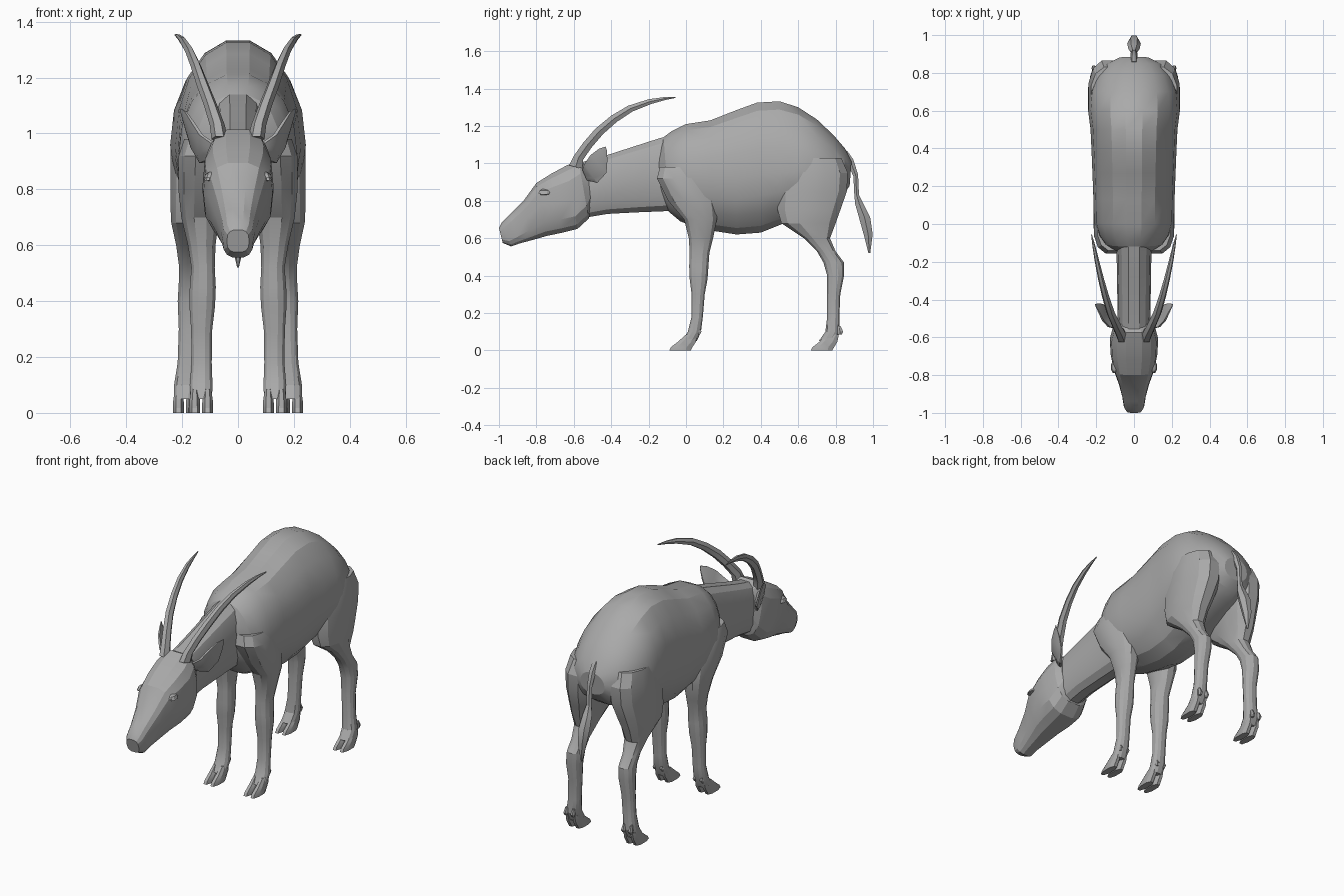
import bpy, math
from mathutils import Vector

old = bpy.data.objects.get("Cube")
if old:
    bpy.data.objects.remove(old, do_unlink=True)

grey = bpy.data.materials.new("plain grey")
grey.use_nodes = True
COLOUR = (0.4, 0.4, 0.4, 1)
grey.diffuse_color = COLOUR
bsdf = next(n for n in grey.node_tree.nodes if n.type == 'BSDF_PRINCIPLED')
bsdf.inputs["Base Color"].default_value = COLOUR
bsdf.inputs["Roughness"].default_value = 0.7


def spow(v, p):
    return math.copysign(abs(v) ** p, v)


def loft(name, rings, n=14, p=0.85, side=1, angle=22):
    """Skin rings; each is (y1, z1, y2, z2, centre x, half width, widest fraction)."""
    verts, faces = [], []
    for y1, z1, y2, z2, cx, w, f in rings:
        a, b = Vector((0, y1, z1)), Vector((0, y2, z2))
        m = a.lerp(b, f)
        for i in range(n):
            t = 2 * math.pi * (i + 0.5) / n
            c, s = spow(math.cos(t), p), spow(math.sin(t), p)
            k = math.cos(math.pi / n) ** p      # keep ring reaching its end points
            v = m + ((a - m) if c > 0 else (b - m)) * min(abs(c) / k, 1)
            verts.append((side * (cx + w * s), v.y, v.z))
    for r in range(len(rings) - 1):
        for i in range(n):
            j = (i + 1) % n
            faces.append((r * n + i, r * n + j, (r + 1) * n + j, (r + 1) * n + i))
    faces.append(tuple(range(n)))
    faces.append(tuple(range((len(rings) - 1) * n, len(rings) * n)))
    me = bpy.data.meshes.new(name)
    me.from_pydata(verts, [], faces)
    import bmesh
    bm = bmesh.new()
    bm.from_mesh(me)
    bmesh.ops.recalc_face_normals(bm, faces=bm.faces)
    bm.to_mesh(me)
    bm.free()
    me.shade_smooth()
    me.set_sharp_from_angle(angle=math.radians(angle))
    me.materials.append(grey)
    ob = bpy.data.objects.new(name, me)
    bpy.context.collection.objects.link(ob)
    return ob


# Trunk: shoulders, belly and high rounded rump
loft("body", [
    (-0.15, 1.07, -0.13, 0.80, 0, 0.10, 0.50),
    (-0.12, 1.14, -0.09, 0.74, 0, 0.155, 0.52),
    (-0.08, 1.17, -0.03, 0.69, 0, 0.19, 0.52),
    (0.00, 1.21, 0.02, 0.67, 0, 0.212, 0.52),
    (0.13, 1.23, 0.14, 0.64, 0, 0.215, 0.52),
    (0.27, 1.285, 0.27, 0.62, 0, 0.22, 0.55),
    (0.38, 1.325, 0.40, 0.63, 0, 0.225, 0.55),
    (0.50, 1.332, 0.50, 0.67, 0, 0.23, 0.58),
    (0.60, 1.30, 0.60, 0.71, 0, 0.243, 0.58),
    (0.70, 1.235, 0.70, 0.75, 0, 0.235, 0.58),
    (0.79, 1.15, 0.78, 0.79, 0, 0.20, 0.58),
    (0.85, 1.08, 0.84, 0.83, 0, 0.155, 0.58),
    (0.885, 1.01, 0.875, 0.88, 0, 0.08, 0.55),
], n=18, p=0.95)

# Neck, flat sided, reaching forward
loft("neck", [
    (0.00, 1.17, 0.02, 0.74, 0, 0.10, 0.5),
    (-0.14, 1.135, -0.10, 0.745, 0, 0.093, 0.5),
    (-0.28, 1.09, -0.27, 0.738, 0, 0.09, 0.5),
    (-0.42, 1.045, -0.42, 0.73, 0, 0.088, 0.5),
    (-0.58, 1.0, -0.54, 0.71, 0, 0.085, 0.5),
], p=0.75)

# Head tapering to the muzzle
loft("head", [
    (-0.53, 0.995, -0.505, 0.77, 0, 0.088, 0.5),
    (-0.575, 1.015, -0.52, 0.705, 0, 0.112, 0.5),
    (-0.64, 0.988, -0.58, 0.65, 0, 0.128, 0.55),
    (-0.72, 0.945, -0.66, 0.63, 0, 0.124, 0.5),
    (-0.80, 0.895, -0.745, 0.612, 0, 0.106, 0.42),
    (-0.865, 0.805, -0.83, 0.588, 0, 0.08, 0.45),
    (-0.94, 0.73, -0.89, 0.572, 0, 0.062, 0.5),
    (-0.985, 0.685, -0.935, 0.556, 0, 0.055, 0.5),
    (-1.0, 0.655, -0.98, 0.575, 0, 0.04, 0.5),
], p=0.72)

# Tail with a pointed tuft
loft("tail", [
    (0.83, 1.03, 0.86, 1.07, 0, 0.020, 0.5),
    (0.865, 1.00, 0.895, 1.02, 0, 0.020, 0.5),
    (0.895, 0.93, 0.92, 0.94, 0, 0.017, 0.5),
    (0.90, 0.83, 0.925, 0.83, 0, 0.017, 0.5),
    (0.905, 0.78, 0.95, 0.78, 0, 0.030, 0.5),
    (0.925, 0.71, 0.985, 0.71, 0, 0.036, 0.5),
    (0.95, 0.62, 0.998, 0.62, 0, 0.026, 0.5),
    (0.975, 0.52, 0.985, 0.52, 0, 0.003, 0.5),
], n=6, p=1)

# Leg profiles: height, front y, back y, centre x, half width
FRONT = [(0.98, -0.14, 0.10, 0.110, 0.085), (0.92, -0.155, 0.12, 0.122, 0.093),
         (0.80, -0.095, 0.165, 0.128, 0.088), (0.70, -0.01, 0.165, 0.135, 0.070),
         (0.60, 0.015, 0.145, 0.130, 0.051), (0.52, 0.02, 0.125, 0.125, 0.043),
         (0.45, 0.017, 0.12, 0.126, 0.048), (0.38, 0.02, 0.115, 0.128, 0.047),
         (0.30, 0.03, 0.10, 0.130, 0.039), (0.18, 0.03, 0.09, 0.130, 0.037),
         (0.10, 0.01, 0.08, 0.132, 0.042), (0.05, -0.025, 0.058, 0.132, 0.040)]
HIND = [(1.03, 0.54, 0.83, 0.125, 0.105), (0.95, 0.51, 0.865, 0.138, 0.106),
        (0.85, 0.49, 0.86, 0.143, 0.102), (0.75, 0.49, 0.825, 0.155, 0.090),
        (0.68, 0.51, 0.80, 0.165, 0.076), (0.60, 0.63, 0.77, 0.165, 0.058),
        (0.53, 0.70, 0.80, 0.168, 0.045), (0.47, 0.735, 0.845, 0.170, 0.043),
        (0.40, 0.755, 0.845, 0.173, 0.044), (0.30, 0.755, 0.825, 0.175, 0.038),
        (0.18, 0.755, 0.82, 0.180, 0.037), (0.10, 0.745, 0.822, 0.188, 0.042),
        (0.05, 0.71, 0.802, 0.190, 0.040)]

for label, side in (("left", 1), ("right", -1)):
    for leg, prof, y0, cx in (("front", FRONT, 0.0, 0.132), ("hind", HIND, 0.757, 0.190)):
        loft(f"{label}_{leg}_leg",
             [(a, z, b, z, x, w, 0.5) for z, a, b, x, w in prof], n=12, side=side)
        # Cloven hoof and dewclaws
        for toe, dx in (("outer", 0.023), ("inner", -0.023)):
            x = cx + dx
            loft(f"{label}_{leg}_{toe}_toe", [
                (y0 + 0.0, 0.085, y0 + 0.06, 0.085, x, 0.014, 0.5),
                (y0 - 0.045, 0.045, y0 + 0.052, 0.045, x, 0.020, 0.5),
                (y0 - 0.08, 0.018, y0 + 0.035, 0.018, x, 0.021, 0.5),
                (y0 - 0.09, 0.0, y0 + 0.025, 0.0, x, 0.021, 0.6)], n=8, side=side)
            loft(f"{label}_{leg}_{toe}_dewclaw", [
                (y0 + 0.05, 0.13, y0 + 0.07, 0.13, x, 0.006, 0.5),
                (y0 + 0.05, 0.10, y0 + 0.083, 0.10, x, 0.012, 0.5),
                (y0 + 0.055, 0.085, y0 + 0.075, 0.085, x, 0.008, 0.5)], n=6, side=side)

    # Long horn sweeping back and outward
    loft(f"{label}_horn", [
        (-0.625, 0.99, -0.555, 0.97, 0.066, 0.029, 0.5),
        (-0.60, 1.04, -0.55, 1.02, 0.074, 0.027, 0.5),
        (-0.55, 1.11, -0.505, 1.085, 0.097, 0.024, 0.5),
        (-0.485, 1.185, -0.445, 1.155, 0.125, 0.022, 0.5),
        (-0.40, 1.255, -0.37, 1.222, 0.150, 0.019, 0.5),
        (-0.31, 1.308, -0.285, 1.278, 0.173, 0.016, 0.5),
        (-0.20, 1.343, -0.185, 1.318, 0.197, 0.012, 0.5),
        (-0.12, 1.354, -0.115, 1.338, 0.212, 0.008, 0.5),
        (-0.055, 1.356, -0.055, 1.35, 0.225, 0.002, 0.5)], n=6, p=1, side=side, angle=30)

    # Leaf shaped ear
    loft(f"{label}_ear", [
        (-0.555, 0.965, -0.53, 0.91, 0.090, 0.016, 0.5),
        (-0.545, 0.995, -0.475, 0.895, 0.132, 0.015, 0.5),
        (-0.51, 1.045, -0.425, 0.95, 0.165, 0.012, 0.5),
        (-0.465, 1.078, -0.42, 1.02, 0.187, 0.008, 0.5),
        (-0.43, 1.09, -0.424, 1.075, 0.205, 0.002, 0.5)], n=8, side=side, angle=30)

    # Eyeball under a heavy lid
    loft(f"{label}_eye", [
        (-0.772, 0.83, -0.735, 0.83, 0.098, 0.004, 0.5),
        (-0.782, 0.832, -0.73, 0.836, 0.108, 0.014, 0.5),
        (-0.772, 0.85, -0.735, 0.85, 0.104, 0.008, 0.5)], n=8, side=side)
    loft(f"{label}_eyelid", [
        (-0.79, 0.84, -0.725, 0.842, 0.104, 0.018, 0.5),
        (-0.782, 0.854, -0.732, 0.856, 0.100, 0.017, 0.5),
        (-0.77, 0.862, -0.742, 0.862, 0.092, 0.010, 0.5)], n=8, side=side)
